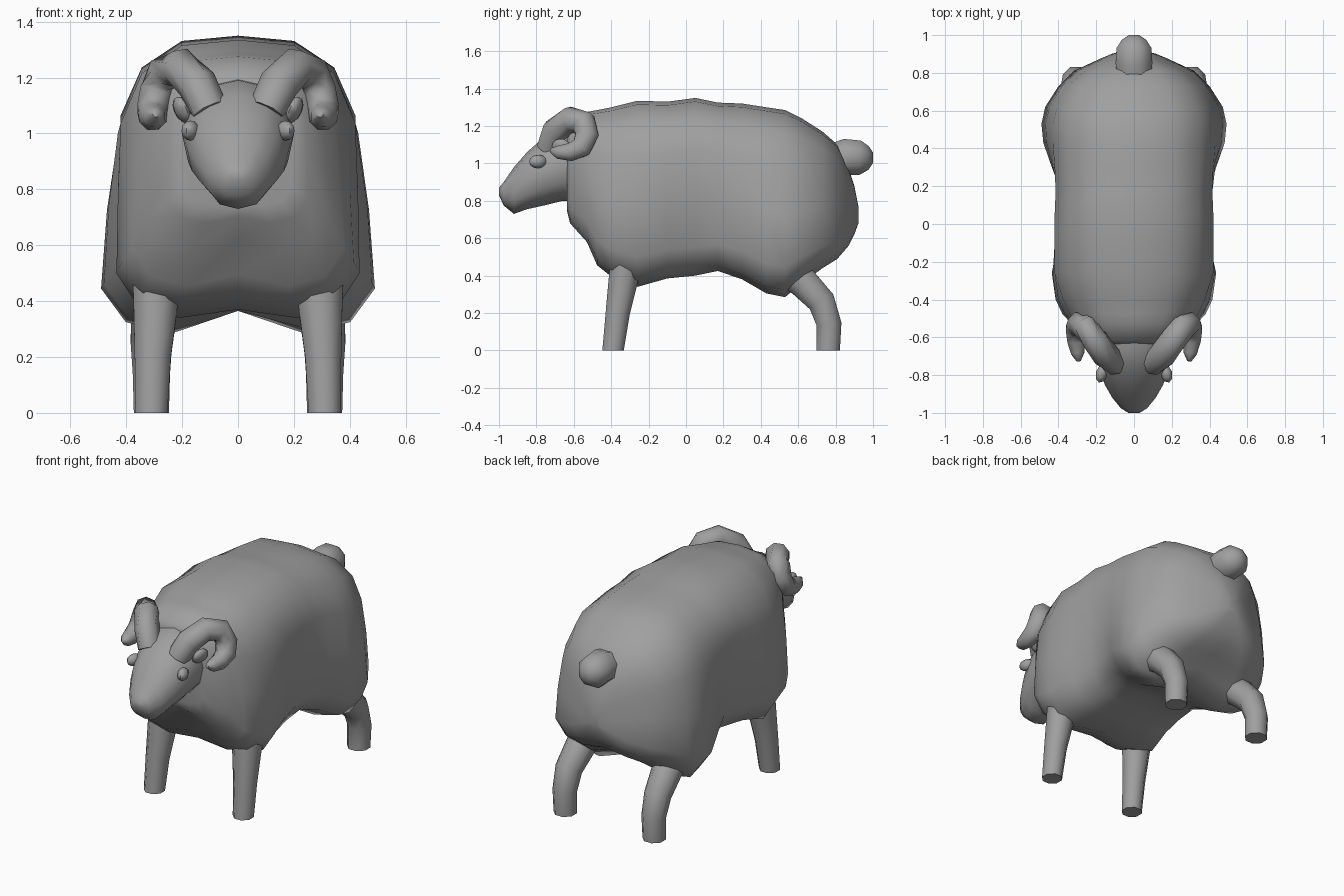
import bpy
import bmesh
import math
from mathutils import Vector

cube = bpy.data.objects.get("Cube")
if cube:
    bpy.data.objects.remove(cube, do_unlink=True)

COLOUR = (0.35, 0.35, 0.35, 1.0)
grey = bpy.data.materials.new("plain grey")
grey.use_nodes = True
grey.diffuse_color = COLOUR
for node in grey.node_tree.nodes:
    if node.type == "BSDF_PRINCIPLED":
        node.inputs["Base Color"].default_value = COLOUR


def finish(name, bm, angle):
    """Turn a bmesh into a named, shaded object."""
    bmesh.ops.recalc_face_normals(bm, faces=bm.faces)
    mesh = bpy.data.meshes.new(name)
    bm.to_mesh(mesh)
    bm.free()
    obj = bpy.data.objects.new(name, mesh)
    bpy.context.collection.objects.link(obj)
    mesh.materials.append(grey)
    bpy.ops.object.select_all(action="DESELECT")
    obj.select_set(True)
    bpy.context.view_layer.objects.active = obj
    bpy.ops.object.shade_smooth_by_angle(angle=math.radians(angle))
    return obj


def loft(name, rings, angle=60):
    """Skin a closed surface over a list of point rings."""
    bm = bmesh.new()
    loops = [[bm.verts.new(p) for p in ring] for ring in rings]
    count = len(loops[0])
    for a, b in zip(loops, loops[1:]):
        for i in range(count):
            j = (i + 1) % count
            bm.faces.new((a[i], a[j], b[j], b[i]))
    bm.faces.new(loops[0])
    bm.faces.new(loops[-1])
    return finish(name, bm, angle)


def tube(name, path, sides=8, side=1, flat_end=False):
    """Tapering limb along a path of (x, y, z, radius)."""
    centres = [Vector((side * x, y, z)) for x, y, z, r in path]
    rings = []
    last = len(path) - 1
    for i, centre in enumerate(centres):
        tangent = centres[min(i + 1, last)] - centres[max(i - 1, 0)]
        if flat_end and i == last:
            tangent = Vector((0, 0, -1))
        tangent.normalize()
        # The sideways axis keeps every ring aligned with its neighbours
        u = Vector((1, 0, 0))
        u = (u - tangent * u.dot(tangent)).normalized()
        v = tangent.cross(u)
        radius = path[i][3]
        ring = []
        for k in range(sides):
            t = math.tau * (k + 0.5) / sides
            ring.append(centre + radius * (u * math.cos(t) + v * math.sin(t)))
        rings.append(ring)
    return loft(name, rings)


def ellipsoid(name, centre, size, turn):
    bm = bmesh.new()
    bmesh.ops.create_uvsphere(bm, u_segments=8, v_segments=6, radius=1)
    bmesh.ops.scale(bm, vec=size, verts=bm.verts)
    obj = finish(name, bm, 60)
    obj.location = centre
    obj.rotation_euler = turn
    return obj


def body_ring(y, top, low, upper_w, lower_w, lift):
    """Fleece section with a broad back and two lobes underneath."""
    h = top - low
    half = [
        (0.48 * upper_w, low + 0.98 * h),
        (0.82 * upper_w, low + 0.88 * h),
        (upper_w, low + 0.7 * h),
        (0.35 * upper_w + 0.65 * lower_w, low + 0.44 * h),
        (lower_w, low + 0.16 * h),
        (0.82 * lower_w, low + 0.04 * h),
        (0.48 * lower_w, low),
    ]
    right = [(x, y, z) for x, z in half]
    left = [(-x, y, z) for x, z in reversed(half)]
    return [(0, y, top)] + right + [(0, y, low + lift)] + left


# Fleece body: y, top, underside, upper width, lower width, centre lift
body = [
    (-0.635, 1.18, 0.74, 0.2, 0.19, 0),
    (-0.62, 1.22, 0.68, 0.24, 0.25, 0.02),
    (-0.53, 1.275, 0.58, 0.3, 0.33, 0.04),
    (-0.475, 1.285, 0.455, 0.34, 0.38, 0.04),
    (-0.4, 1.3, 0.395, 0.375, 0.415, 0.02),
    (-0.26, 1.335, 0.34, 0.42, 0.435, 0.03),
    (-0.1, 1.33, 0.385, 0.42, 0.4, 0.01),
    (0.05, 1.35, 0.4, 0.42, 0.375, 0),
    (0.17, 1.325, 0.425, 0.415, 0.385, 0),
    (0.3, 1.32, 0.38, 0.42, 0.435, 0.02),
    (0.43, 1.3, 0.305, 0.43, 0.48, 0.06),
    (0.53, 1.285, 0.285, 0.43, 0.49, 0.08),
    (0.62, 1.24, 0.36, 0.405, 0.47, 0.06),
    (0.73, 1.17, 0.44, 0.35, 0.4, 0.03),
    (0.81, 1.1, 0.49, 0.26, 0.32, 0.02),
    (0.87, 0.97, 0.56, 0.14, 0.19, 0),
    (0.9, 0.88, 0.62, 0.09, 0.12, 0),
    (0.922, 0.77, 0.68, 0.03, 0.04, 0),
]
loft("fleece_body", [body_ring(*s) for s in body])

# Head: y, top, underside, half width
head = [
    (-0.55, 1.2, 0.8, 0.2),
    (-0.66, 1.19, 0.8, 0.2),
    (-0.76, 1.14, 0.775, 0.185),
    (-0.85, 1.06, 0.755, 0.155),
    (-0.92, 0.98, 0.73, 0.115),
    (-0.975, 0.9, 0.775, 0.07),
    (-1.0, 0.87, 0.83, 0.03),
]
rings = []
for y, top, low, w in head:
    ring = []
    for k in range(12):
        t = math.tau * k / 12
        # Full cheeks: the sides stay wide above and below the middle
        x = math.copysign(abs(math.sin(t)) ** 0.8, math.sin(t))
        ring.append((w * x, y, (top + low) / 2 + (top - low) / 2 * math.cos(t)))
    rings.append(ring)
loft("head", rings)

# Tail stub
tube("tail", [(0, 0.75, 1.0, 0.1), (0, 0.86, 1.035, 0.105), (0, 0.93, 1.03, 0.1),
              (0, 0.975, 1.03, 0.07), (0, 1.0, 1.03, 0.03)])

# Paired parts
horn = [
    (0.1, -0.735, 1.08, 0.068), (0.145, -0.7, 1.175, 0.072),
    (0.205, -0.615, 1.235, 0.072), (0.26, -0.545, 1.215, 0.069),
    (0.29, -0.53, 1.15, 0.066), (0.305, -0.56, 1.085, 0.06),
    (0.305, -0.62, 1.06, 0.052), (0.298, -0.685, 1.06, 0.038),
    (0.293, -0.725, 1.07, 0.012),
]
front_leg = [(0.29, -0.31, 0.52, 0.095), (0.295, -0.335, 0.38, 0.085),
             (0.305, -0.365, 0.2, 0.07), (0.31, -0.39, 0, 0.062)]
rear_leg = [(0.29, 0.5, 0.45, 0.1), (0.3, 0.62, 0.37, 0.09),
            (0.31, 0.725, 0.26, 0.08), (0.31, 0.765, 0.14, 0.072),
            (0.31, 0.76, 0, 0.068)]
for side, word in ((1, "left"), (-1, "right")):
    tube(word + "_horn", horn, side=side)
    tube(word + "_front_leg", front_leg, side=side, flat_end=True)
    tube(word + "_rear_leg", rear_leg, side=side, flat_end=True)
    ellipsoid(word + "_eye", (side * 0.17, -0.79, 1.01),
              (0.032, 0.052, 0.036), (0, 0, side * 0.3))
    ellipsoid(word + "_ear", (side * 0.2, -0.665, 1.085),
              (0.028, 0.055, 0.05), (0, side * 0.4, side * -0.3))
